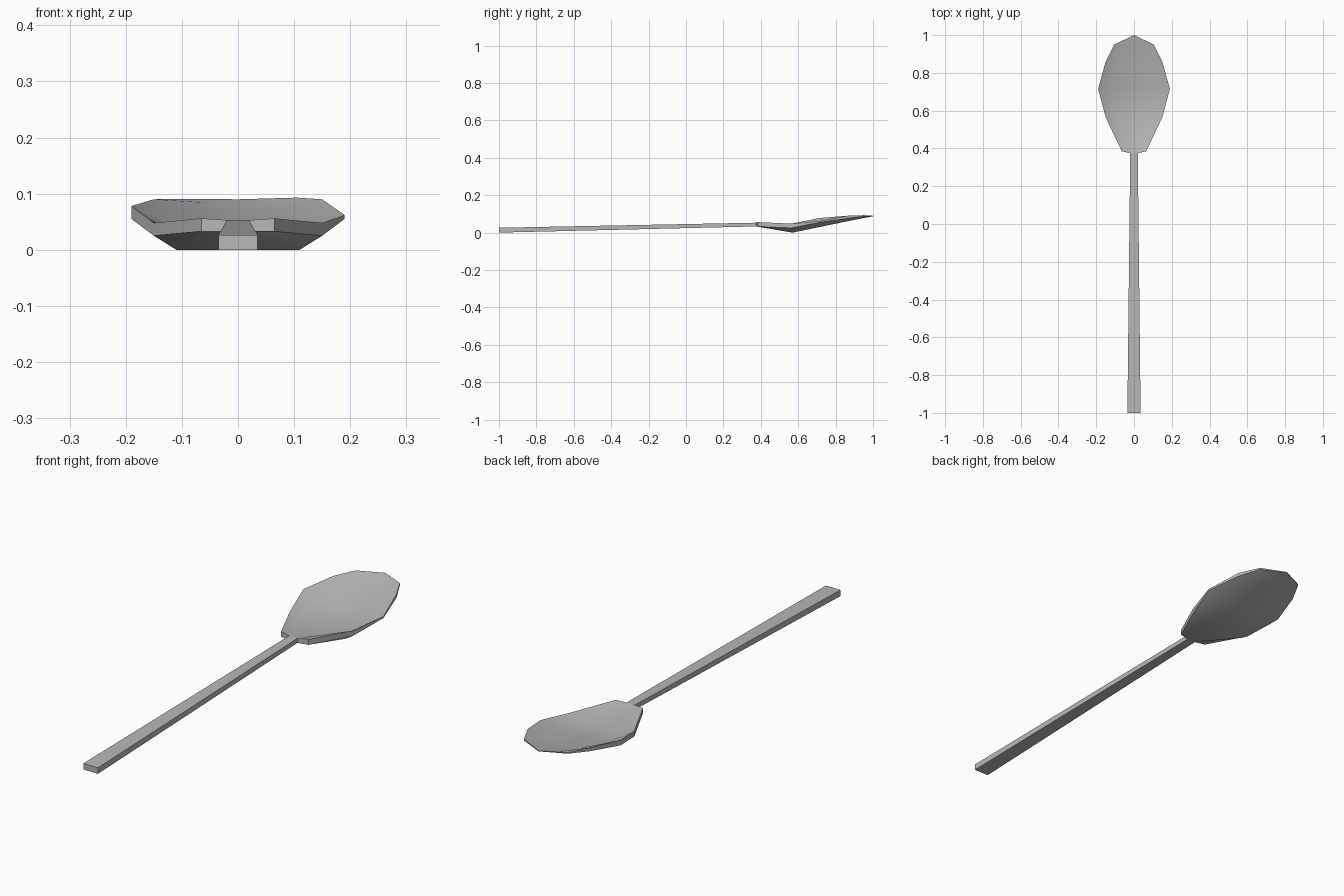
import bpy, bmesh, math

cube = bpy.data.objects.get("Cube")
if cube:
    bpy.data.objects.remove(cube, do_unlink=True)

steel = bpy.data.materials.new("brushed grey")
steel.use_nodes = True
GREY = (0.48, 0.48, 0.48, 1)
steel.diffuse_color = GREY
steel.node_tree.nodes["Principled BSDF"].inputs["Base Color"].default_value = GREY


def loft(name, rings):
    """Skin a row of equal cross-sections and cap both ends."""
    bm = bmesh.new()
    loops = [[bm.verts.new(p) for p in ring] for ring in rings]
    n = len(loops[0])
    for a, b in zip(loops, loops[1:]):
        for i in range(n):
            j = (i + 1) % n
            bm.faces.new((a[i], a[j], b[j], b[i]))
    bm.faces.new(loops[0])
    bm.faces.new(loops[-1])
    bmesh.ops.remove_doubles(bm, verts=bm.verts, dist=0.0005)
    bmesh.ops.recalc_face_normals(bm, faces=bm.faces)
    mesh = bpy.data.meshes.new(name)
    bm.to_mesh(mesh)
    bm.free()
    mesh.materials.append(steel)
    obj = bpy.data.objects.new(name, mesh)
    bpy.context.collection.objects.link(obj)
    return obj


def bowl_ring(y, w, f, rim_r, rim_l, lip, inner, outer, mid_y):
    # rim, inner floor, rim, then back along the underside
    return [(-w, y, rim_r), (-f, mid_y, inner), (f, mid_y, inner), (w, y, rim_l),
            (w, y, min(lip, rim_l)), (f, mid_y, outer), (-f, mid_y, outer), (-w, y, lip)]


# Bowl stations: y, half width, floor half width, right rim, left rim,
# rim underside, inner floor, outer floor, floor y
stations = [
    (0.385, 0.065, 0.02, 0.056, 0.056, 0.033, 0.053, 0.033, 0.375),
    (0.565, 0.15, 0.11, 0.048, 0.048, 0.025, 0.027, 0.0, 0.57),
    (0.715, 0.19, 0.12, 0.078, 0.062, 0.055, 0.046, 0.03, 0.715),
    (0.86, 0.15, 0.09, 0.09, 0.09, 0.075, 0.07, 0.06, 0.86),
    (0.95, 0.105, 0.055, 0.091, 0.093, 0.086, 0.084, 0.079, 0.955),
    (1.0, 0.0, 0.0, 0.09, 0.09, 0.087, 0.09, 0.087, 1.0),
]
bowl = loft("spoon_bowl", [bowl_ring(*s) for s in stations])
bpy.context.view_layer.objects.active = bowl
bowl.select_set(True)
bpy.ops.object.shade_smooth_by_angle(angle=math.radians(30))


# Tapered flat handle rising gently to the bowl
def bar_ring(y, w, bottom, top):
    return [(-w, y, bottom), (w, y, bottom), (w, y, top), (-w, y, top)]


loft("handle", [bar_ring(-1, 0.035, 0.0, 0.026), bar_ring(0.376, 0.02, 0.033, 0.053)])
